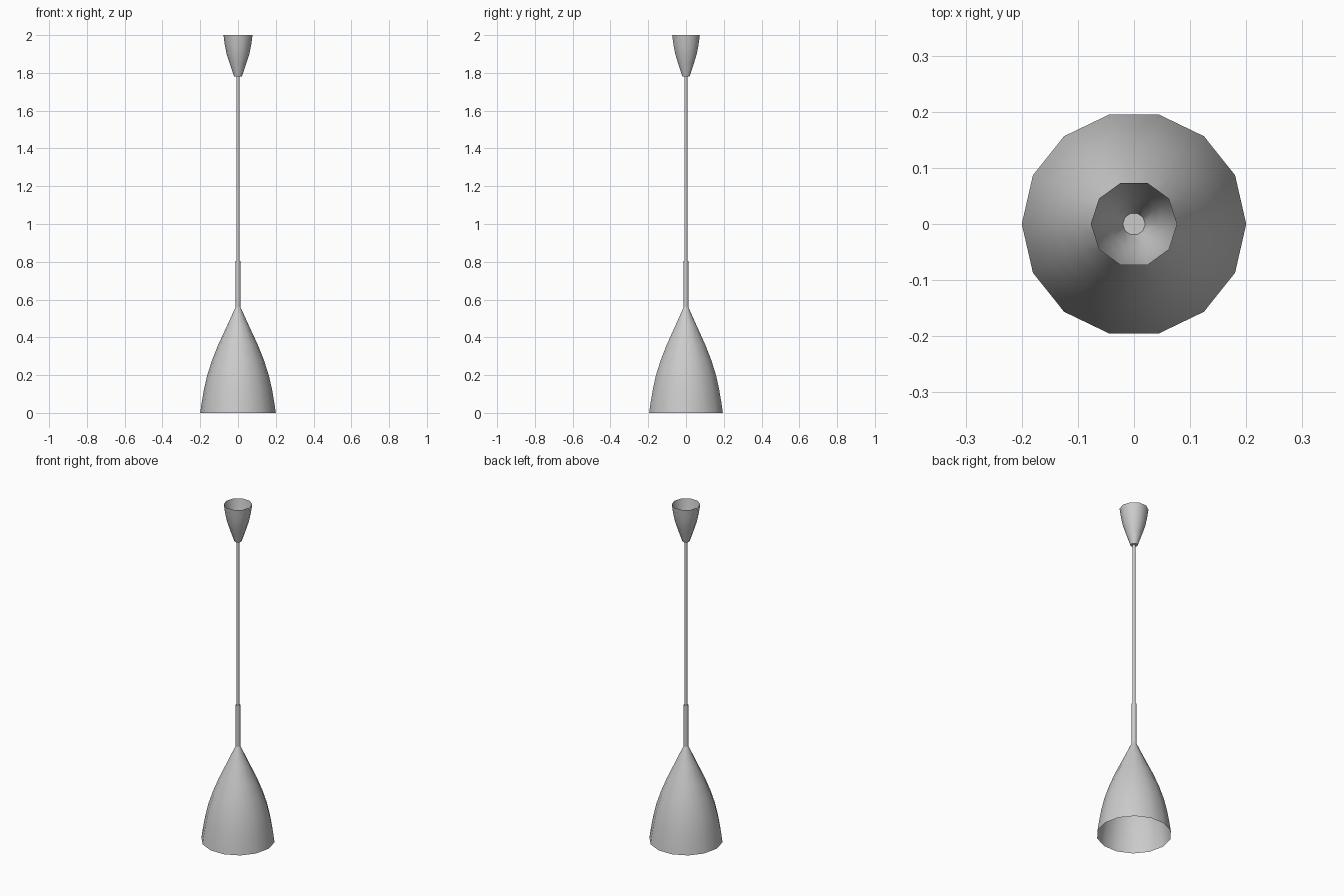
import bpy, bmesh, math

if "Cube" in bpy.data.objects:
    bpy.data.objects.remove(bpy.data.objects["Cube"])


def lathe(name, profile, sides, cap_start=False, cap_end=False):
    """Revolve (radius, z) points around the z axis."""
    bm = bmesh.new()
    rings = []
    for r, z in profile:
        rings.append([bm.verts.new((r * math.cos(2 * math.pi * i / sides),
                                    r * math.sin(2 * math.pi * i / sides), z))
                      for i in range(sides)])
    for a, b in zip(rings, rings[1:]):
        for i in range(sides):
            j = (i + 1) % sides
            bm.faces.new((a[i], a[j], b[j], b[i]))
    if cap_start:
        bm.faces.new(rings[0][::-1])
    if cap_end:
        bm.faces.new(rings[-1])
    mesh = bpy.data.meshes.new(name)
    bm.to_mesh(mesh)
    bm.free()
    obj = bpy.data.objects.new(name, mesh)
    bpy.context.collection.objects.link(obj)
    bpy.ops.object.select_all(action='DESELECT')
    obj.select_set(True)
    bpy.context.view_layer.objects.active = obj
    bpy.ops.object.shade_smooth_by_angle(angle=math.radians(50))
    return obj


# Bell-shaped shade, open underneath
lathe("lamp_shade", [(0.2, 0.0), (0.193, 0.05), (0.18, 0.125), (0.163, 0.2),
                     (0.137, 0.28), (0.105, 0.36), (0.06, 0.457), (0.013, 0.56)], 14)

# Stem sleeve above the shade
lathe("stem", [(0.013, 0.555), (0.013, 0.805)], 10, cap_end=True)

# Hanging cable
lathe("cable", [(0.008, 0.80), (0.008, 1.78)], 8)

# Ceiling cup, open at the top with a closed floor
lathe("ceiling_cup", [(0.02, 1.78), (0.044, 1.85), (0.06, 1.90), (0.07, 1.95),
                      (0.077, 2.0)], 10, cap_start=True)
